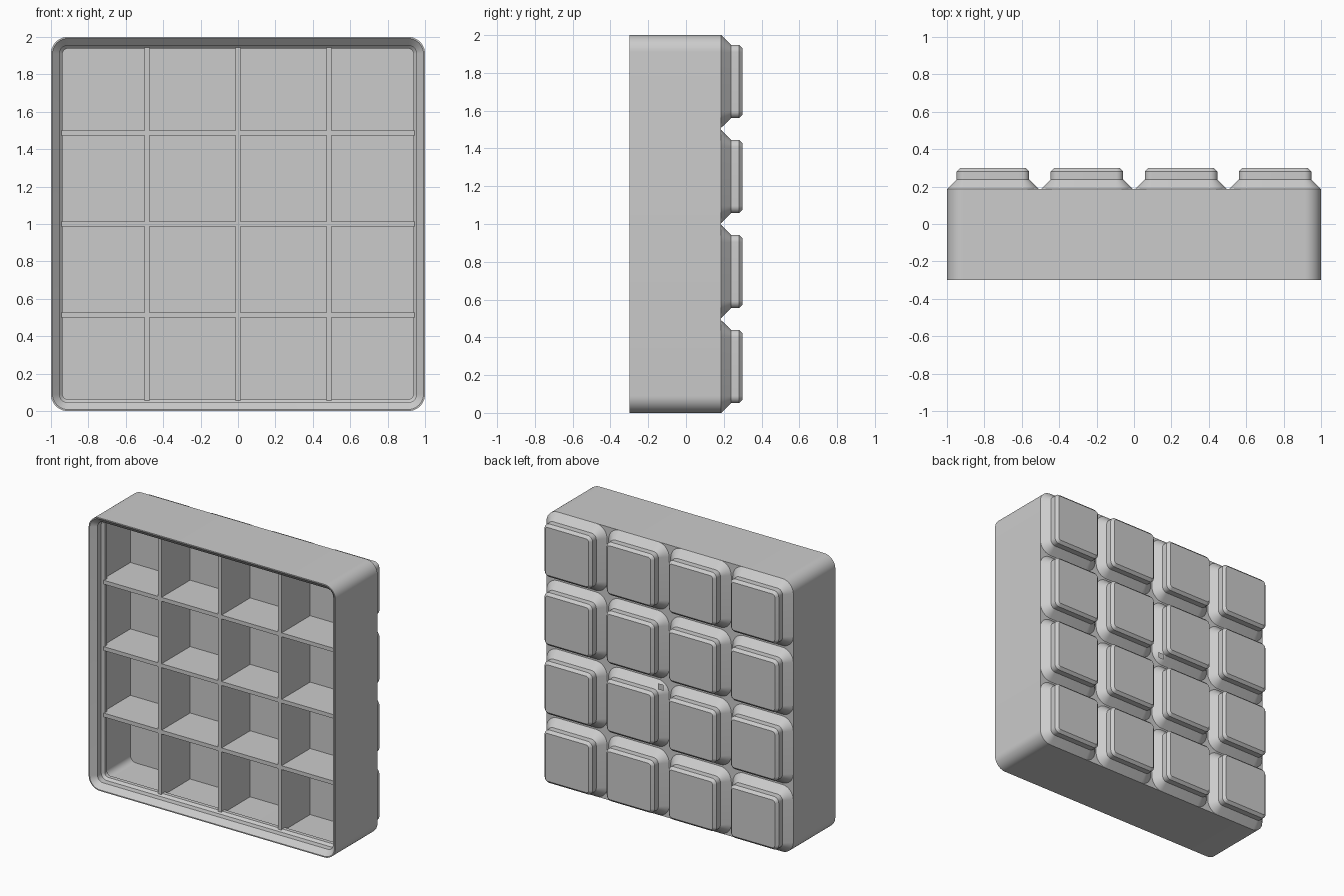
import bpy, bmesh, math

if "Cube" in bpy.data.objects:
    bpy.data.objects.remove(bpy.data.objects["Cube"])

PITCH = 0.503      # spacing of the feet
CELL = 0.4865      # spacing of the dividers
ZC = 1.0           # centre height of the square


def rounded_ring(bm, cx, cz, half, r, y, seg=10):
    """Rounded square in the xz plane at depth y."""
    ring = []
    c = half - r
    for k, (sx, sz) in enumerate([(1, 1), (-1, 1), (-1, -1), (1, -1)]):
        for i in range(seg + 1):
            a = math.pi / 2 * (k + i / seg)
            ring.append(bm.verts.new((cx + sx * c + r * math.cos(a), y,
                                      cz + sz * c + r * math.sin(a))))
    return ring


def loft(name, cx, cz, half, radius, profile):
    """Skin rounded squares given as (inset, y), capped at both ends."""
    bm = bmesh.new()
    rings = [rounded_ring(bm, cx, cz, half - d, max(radius - d, 0.012), y)
             for d, y in profile]
    n = len(rings[0])
    for a, b in zip(rings, rings[1:]):
        for i in range(n):
            j = (i + 1) % n
            bm.faces.new((a[i], a[j], b[j], b[i]))
    bm.faces.new(rings[0])
    bm.faces.new(rings[-1])
    bmesh.ops.recalc_face_normals(bm, faces=bm.faces)
    return finish(name, bm)


def finish(name, bm):
    me = bpy.data.meshes.new(name)
    bm.to_mesh(me)
    bm.free()
    ob = bpy.data.objects.new(name, me)
    bpy.context.collection.objects.link(ob)
    bpy.ops.object.select_all(action='DESELECT')
    ob.select_set(True)
    bpy.context.view_layer.objects.active = ob
    bpy.ops.object.shade_smooth_by_angle(angle=math.radians(30))
    return ob


def box(name, lo, hi):
    bm = bmesh.new()
    bmesh.ops.create_cube(bm, size=1)
    for v in bm.verts:
        v.co = [(a + b) / 2 + c * (b - a) for a, b, c in zip(lo, hi, v.co)]
    return finish(name, bm)


# Tray shell: outer wall, stepped stacking lip, inner wall and floor
loft("tray_shell", 0, ZC, 1.0, 0.09, [
    (0, 0.186), (0, -0.30), (0.008, -0.30),
    (0.0455, -0.263), (0.0455, -0.22), (0.0623, -0.203),
    (0.0623, -0.175), (0.044, -0.157), (0.044, 0.12)])

# Dividers making a 4 x 4 grid of compartments
T = 0.0143
for k in (-1, 0, 1):
    p = k * CELL
    box("upright_divider", (p - T, -0.21, ZC - 0.965), (p + T, 0.13, ZC + 0.965))
    box("level_divider", (-0.965, -0.21, ZC + p - T), (0.965, 0.13, ZC + p + T))

# Stepped feet on the back
for i in range(4):
    for j in range(4):
        loft("foot", (i - 1.5) * PITCH, ZC + (j - 1.5) * PITCH, 0.2455, 0.09, [
            (0, 0.183), (0, 0.186), (0.0515, 0.238),
            (0.0515, 0.281), (0.0705, 0.30)])

# Tiny flat patch in the middle of the back
bm = bmesh.new()
s = 0.022
bm.faces.new([bm.verts.new((x * s, 0.29, ZC + z * s))
              for x, z in ((-1, -1), (-1, 1), (1, 1), (1, -1))])
finish("back_centre_patch", bm)
